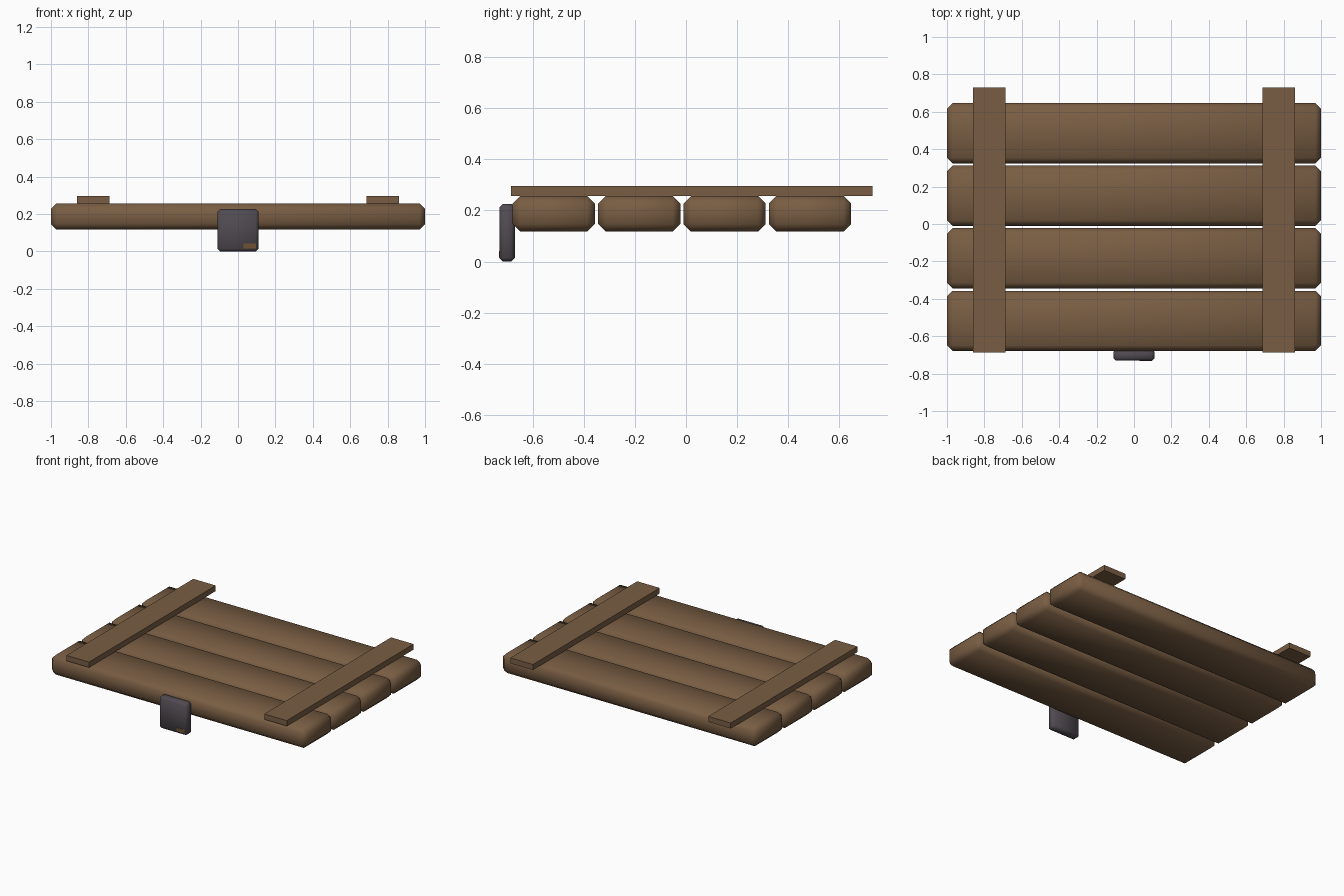
import bpy, math

if "Cube" in bpy.data.objects:
    bpy.data.objects.remove(bpy.data.objects["Cube"])


def material(name, rgb):
    m = bpy.data.materials.new(name)
    m.diffuse_color = (*rgb, 1)
    m.use_nodes = True
    m.node_tree.nodes["Principled BSDF"].inputs["Base Color"].default_value = m.diffuse_color
    return m


wood = material("brown wood", (0.19, 0.110, 0.056))
iron = material("dark iron", (0.080, 0.070, 0.082))
rust = material("rusty brown", (0.16, 0.085, 0.035))


def box(name, x, y, z, mat, bevel=0.0):
    """Box from (min, max) ranges, optionally with softened chamfers."""
    ranges = (x, y, z)
    bpy.ops.mesh.primitive_cube_add(size=1, location=[(a + b) / 2 for a, b in ranges])
    ob = bpy.context.object
    ob.name = name
    ob.scale = [b - a for a, b in ranges]
    bpy.ops.object.transform_apply(location=False, rotation=False, scale=True)
    ob.data.materials.append(mat)
    if bevel:
        mod = ob.modifiers.new("chamfer", 'BEVEL')
        mod.width = bevel
        mod.segments = 1
        mod.limit_method = 'NONE'
        bpy.ops.object.modifier_apply(modifier=mod.name)
        bpy.ops.object.shade_smooth_by_angle(angle=math.radians(50))
    return ob


# four chamfered planks
for i in range(4):
    y0 = -0.679 + i * 0.3345
    box(f"plank_{i + 1}", (-1, 1), (y0, y0 + 0.322), (0.117, 0.257), wood, 0.03)

# two cross battens, overhanging at the back
for name, s in (("left_batten", -1), ("right_batten", 1)):
    cx = s * 0.774
    box(name, (cx - 0.088, cx + 0.088), (-0.686, 0.731), (0.257, 0.296), wood)

# iron clasp on the front edge
box("clasp", (-0.11, 0.11), (-0.731, -0.67), (0.0, 0.226), iron, 0.014)

# small worn patch in the lower corner of the clasp
box("clasp_patch", (0.03, 0.095), (-0.7325, -0.7295), (0.015, 0.042), rust)
